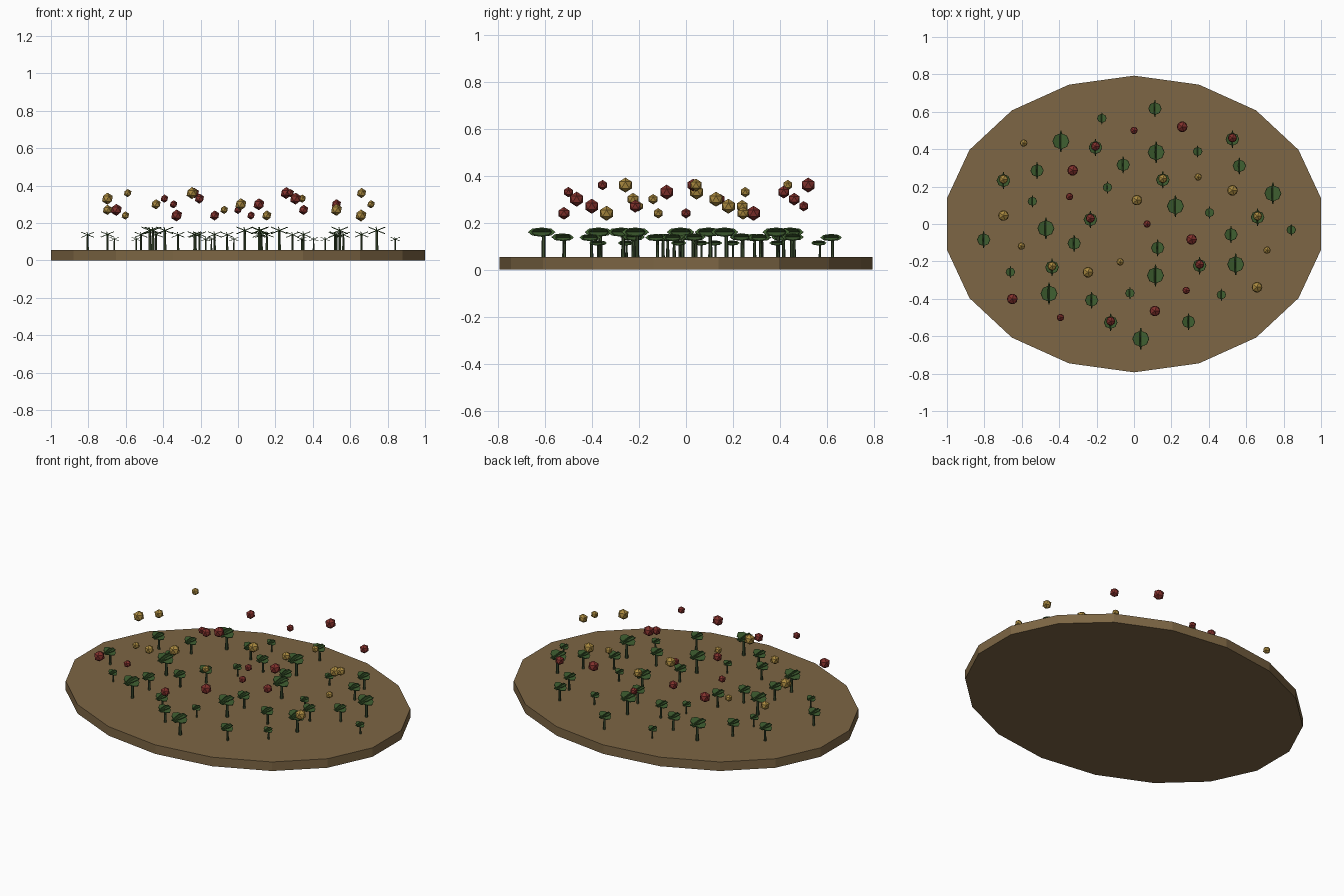
import bpy, bmesh
from math import radians, cos, sin, sqrt
from mathutils import Matrix, Vector

if "Cube" in bpy.data.objects:
    bpy.data.objects.remove(bpy.data.objects["Cube"])

TOP = 0.055


def material(name, rgb):
    m = bpy.data.materials.new(name)
    m.diffuse_color = (*rgb, 1)
    m.use_nodes = True
    m.node_tree.nodes["Principled BSDF"].inputs["Base Color"].default_value = m.diffuse_color
    return m


def finish(bm, name, mat):
    bmesh.ops.recalc_face_normals(bm, faces=bm.faces)
    me = bpy.data.meshes.new(name)
    bm.to_mesh(me)
    bm.free()
    me.materials.append(mat)
    ob = bpy.data.objects.new(name, me)
    bpy.context.collection.objects.link(ob)
    return ob


def place(x, y, z):
    return Matrix.Translation(Vector((x, y, z)))


def spiral(n):
    # shared sunflower layout for plants and berries
    a = radians(222.5 * n)
    r = sqrt(n + 0.38)
    return 0.1131 * r * cos(a), 0.083 * r * sin(a)


def disc(bm, mat, rx, ry, thick, sides):
    # thin elliptical blade
    m = mat @ Matrix.Diagonal((rx, ry, thick, 1))
    bmesh.ops.create_cone(bm, cap_ends=True, segments=sides, radius1=1,
                          radius2=1, depth=1, matrix=m)


soil = material("soil", (0.205, 0.133, 0.058))
stem_green = material("stem_green", (0.045, 0.075, 0.03))
leaf_green = material("leaf_green", (0.05, 0.115, 0.03))
red = material("berry_red", (0.22, 0.03, 0.025))
gold = material("berry_gold", (0.40, 0.25, 0.05))

# Oval soil bed with 18 sides
bm = bmesh.new()
ring = [bm.verts.new((1.0154 * cos(radians(90 + 20 * k)),
                      0.793 * sin(radians(90 + 20 * k)), 0)) for k in range(18)]
base = bm.faces.new(ring)
ext = bmesh.ops.extrude_face_region(bm, geom=[base], use_keep_orig=True)
for v in ext["geom"]:
    if isinstance(v, bmesh.types.BMVert):
        v.co.z = TOP
finish(bm, "soil_bed", soil)

# Sprouts: a stem with crossed oval leaves
stems, leaves = bmesh.new(), bmesh.new()
for n in range(3, 58):
    if n % 6 in (0, 2):
        continue
    x, y = spiral(n)
    s = {0: 0.78, 1: 0.56, 2: 1.0}[n % 3]
    if n % 6 == 4:
        s = 0.8
    h = 0.105 * s
    bmesh.ops.create_cone(stems, cap_ends=True, segments=6, radius1=0.009 * s,
                          radius2=0.007 * s, depth=h,
                          matrix=place(x, y, TOP + h / 2))
    crown = place(x, y - 0.008 * s, TOP + h)
    for tilt, rx, ry in ((22, 0.048, 0.043), (-22, 0.048, 0.043),
                         (75, 0.02, 0.058)):
        disc(leaves, crown @ Matrix.Rotation(radians(tilt), 4, 'Y'),
             rx * s, ry * s, 0.005 * s, 8)
finish(stems, "sprout_stems", stem_green)
finish(leaves, "sprout_leaves", leaf_green)

# Floating berries: alternating colours, three sizes, five heights
for name, mat, start in (("red_berries", red, 0), ("gold_berries", gold, 1)):
    bm = bmesh.new()
    for i in range(start, 29, 2):
        x, y = spiral(2 * i)
        z = 0.24 + 0.03 * (2 * i % 5)
        bmesh.ops.create_icosphere(bm, subdivisions=1,
                                   radius=(0.022, 0.032, 0.027)[i % 3],
                                   matrix=place(x, y, z))
    finish(bm, name, mat)
